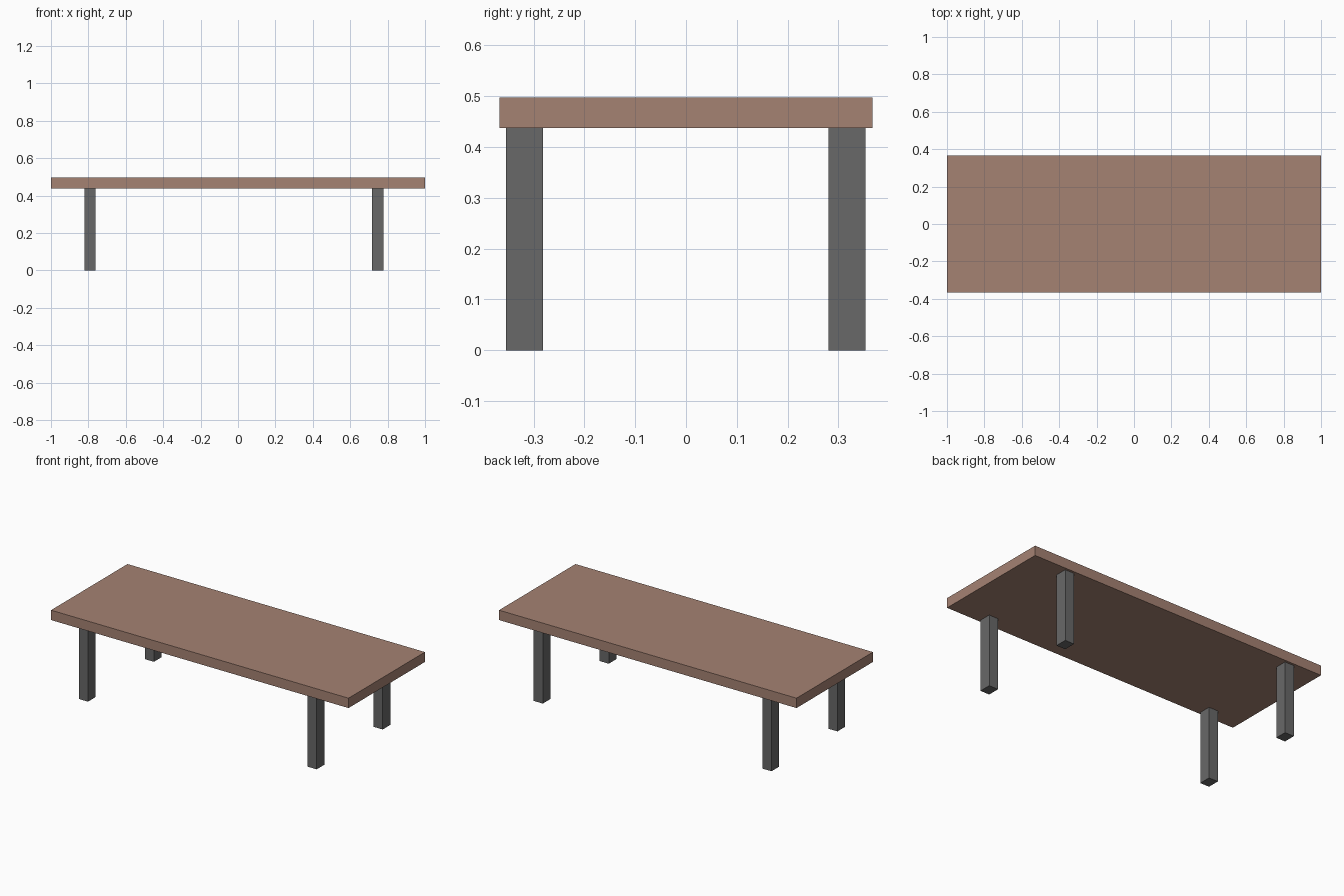
import bpy

if "Cube" in bpy.data.objects:
    bpy.data.objects.remove(bpy.data.objects["Cube"])


def material(name, rgb):
    mat = bpy.data.materials.new(name)
    mat.diffuse_color = (*rgb, 1.0)
    mat.use_nodes = True
    mat.node_tree.nodes["Principled BSDF"].inputs["Base Color"].default_value = mat.diffuse_color
    return mat


def box(name, x0, x1, y0, y1, z0, z1, mat):
    bpy.ops.mesh.primitive_cube_add(
        size=1, location=((x0 + x1) / 2, (y0 + y1) / 2, (z0 + z1) / 2))
    obj = bpy.context.object
    obj.name = name
    obj.scale = (x1 - x0, y1 - y0, z1 - z0)
    bpy.ops.object.transform_apply(location=False, rotation=False, scale=True)
    obj.data.materials.append(mat)
    return obj


wood = material("brown wood", (0.376, 0.223, 0.171))
metal = material("dark grey", (0.138, 0.138, 0.138))

TOP_Z, UNDER_Z = 0.497, 0.437

# Table top
box("table_top", -1, 1, -0.367, 0.367, UNDER_Z, TOP_Z, wood)

# Four legs, the right pair set slightly further in than the left pair
for side, x0, x1 in (("left", -0.822, -0.761), ("right", 0.716, 0.777)):
    for end, y0, y1 in (("front", -0.354, -0.281), ("back", 0.280, 0.353)):
        box(f"{end}_{side}_leg", x0, x1, y0, y1, 0, UNDER_Z, metal)
